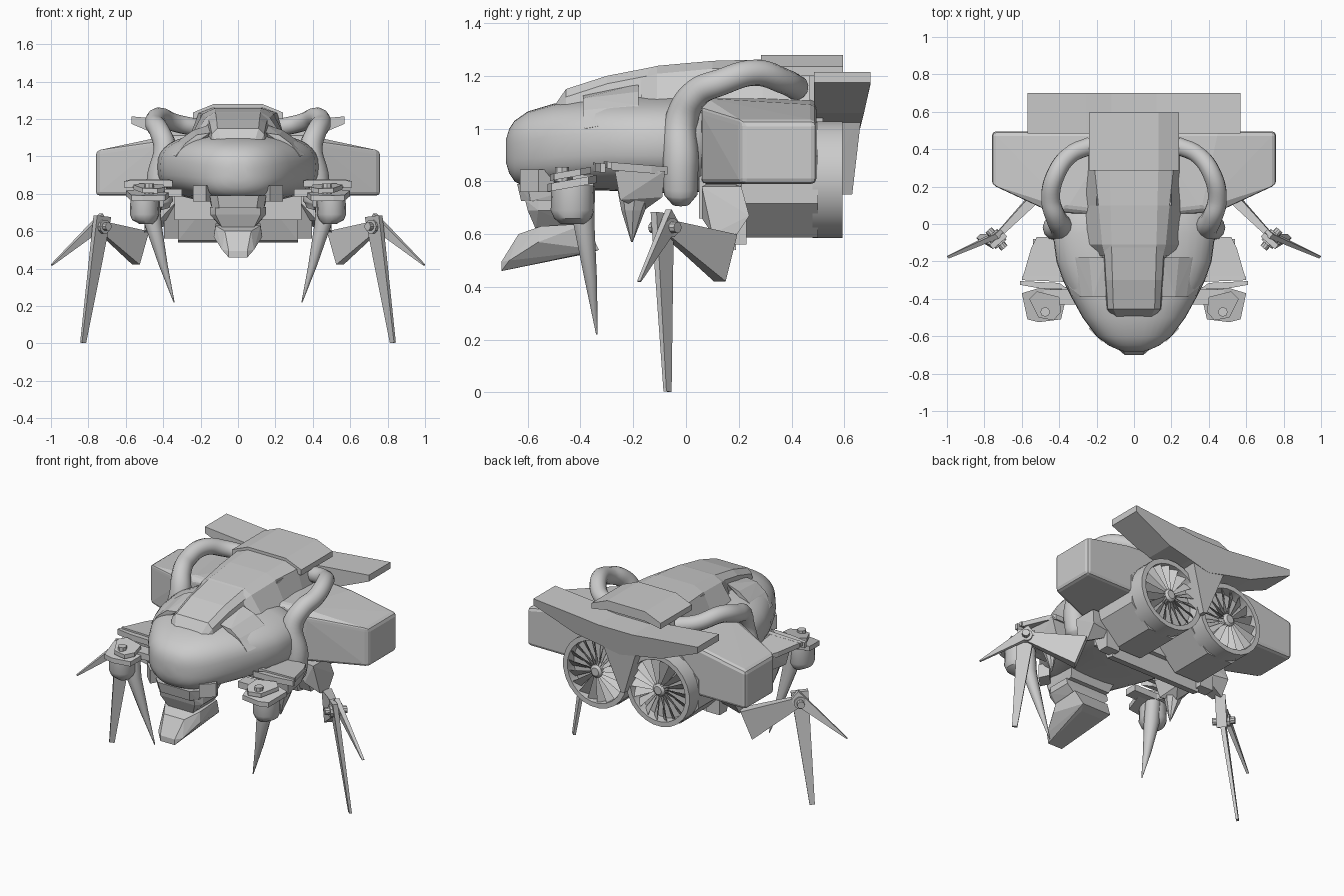
import bpy, bmesh
from math import pi, sin, cos, radians
from mathutils import Vector

if "Cube" in bpy.data.objects:
    bpy.data.objects.remove(bpy.data.objects["Cube"])


def finish(name, bm, mirror=False, smooth=None, bevel=0, seg=2):
    bmesh.ops.recalc_face_normals(bm, faces=bm.faces)
    me = bpy.data.meshes.new(name)
    bm.to_mesh(me)
    bm.free()
    ob = bpy.data.objects.new(name, me)
    bpy.context.collection.objects.link(ob)
    if smooth:
        me.shade_smooth()
        me.set_sharp_from_angle(angle=radians(smooth))
    if bevel:
        m = ob.modifiers.new("bevel", 'BEVEL')
        m.width, m.segments, m.limit_method = bevel, seg, 'ANGLE'
    if mirror:
        ob.modifiers.new("mirror", 'MIRROR')
    return ob


def loft(name, rings, **kw):
    bm = bmesh.new()
    vs = [[bm.verts.new(p) for p in r] for r in rings]
    n = len(vs[0])
    for a, b in zip(vs, vs[1:]):
        for i in range(n):
            bm.faces.new((a[i], a[(i + 1) % n], b[(i + 1) % n], b[i]))
    bm.faces.new(vs[0])
    bm.faces.new(vs[-1])
    return finish(name, bm, **kw)


def solid(name, pts, **kw):
    """Convex block around a few points."""
    bm = bmesh.new()
    for p in pts:
        bm.verts.new(p)
    r = bmesh.ops.convex_hull(bm, input=bm.verts)
    junk = {g for g in r["geom_interior"] + r["geom_unused"] if isinstance(g, bmesh.types.BMVert)}
    bmesh.ops.delete(bm, geom=list(junk), context='VERTS')
    bmesh.ops.dissolve_limit(bm, angle_limit=radians(1), verts=bm.verts, edges=bm.edges)
    return finish(name, bm, **kw)


def sym(pts):
    return [(s * x, y, z) for x, y, z in pts for s in (1, -1)]


def box(name, x, y, z, **kw):
    return solid(name, [(a, b, c) for a in x for b in y for c in z], **kw)


def slab(name, outline, z0, z1, tilt=0, **kw):
    """Flat plate from a top-view outline; tilt lifts it towards -y."""
    return solid(name, [(x, y, z - tilt * y) for x, y in outline for z in (z0, z1)], mirror=True, **kw)


def spike(name, rows, n=10, **kw):
    """Stack of ellipses: centre x, y, z and the two radii."""
    return loft(name, [[(x + rx * cos(2 * pi * i / n), y + ry * sin(2 * pi * i / n), z) for i in range(n)]
                       for x, y, z, rx, ry in rows], mirror=True, **kw)


def blade(name, p, q, w0, w1, t, d=(0.75, -0.66, 0)):
    """Flat tapered limb lying in the vertical plane along d."""
    p, q, d = Vector(p), Vector(q), Vector(d).normalized()
    thin = d.cross(Vector((0, 0, 1)))
    wide = (q - p).cross(thin).normalized()
    return solid(name, [c + wide * w * a + thin * t * b * k / 2
                        for c, w, k in ((p, w0 / 2, 1), (q, w1 / 2, .5)) for a in (-1, 1) for b in (-1, 1)],
                 mirror=True)


# Rounded hull: squarish ellipses along y
def hull_ring(y, w, zb, zt, n=40, e=2 / 2.6):
    out = []
    for i in range(n):
        c, s = cos(2 * pi * i / n), sin(2 * pi * i / n)
        f = lambda v: abs(v) ** e * (1 if v > 0 else -1)
        out.append((w * f(c), y, (zb + zt) / 2 + (zt - zb) / 2 * f(s)))
    return out


loft("hull", [hull_ring(*r) for r in (
    (-.682, .05, .87, .96), (-.67, .09, .83, 1.0), (-.65, .135, .80, 1.03), (-.60, .20, .775, 1.065),
    (-.5, .275, .768, 1.095), (-.4, .33, .766, 1.11), (-.3, .38, .765, 1.12), (-.2, .415, .76, 1.125),
    (-.05, .435, .755, 1.13), (.05, .41, .76, 1.12), (.1, .36, .78, 1.1))], smooth=50)


# Canopy plates on top of the hull
def roof(y, a, b, c, zt, zb):
    return [(-c, y, zb), (-b, y, zt - .03), (-a, y, zt), (a, y, zt), (b, y, zt - .03), (c, y, zb)]


loft("canopy_front", [roof(*r) for r in (
    (-.50, .09, .11, .12, 1.085, 1.03), (-.455, .11, .14, .155, 1.15, 1.02), (-.3, .115, .15, .17, 1.2, 1.04),
    (-.12, .12, .16, .19, 1.235, 1.06))])
loft("canopy_rear", [roof(*r) for r in (
    (-.17, .115, .155, .2, 1.222, 1.07), (-.11, .12, .17, .28, 1.238, 1.05), (.1, .125, .19, .28, 1.257, 1.05),
    (.29, .13, .21, .26, 1.262, 1.06), (.47, .13, .21, .25, 1.235, 1.08))])
loft("rear_deck", [[(-.24, y, 1.235), (-.13, y, 1.28), (.13, y, 1.28), (.24, y, 1.235),
                    (.24, y, 1.2), (.13, y, 1.22), (-.13, y, 1.22), (-.24, y, 1.2)] for y in (.285, .595)])
box("deck_core", (-.2, .2), (.1, .52), (.9, 1.22))
solid("brow_plate", [(.15, -.39, 1.125), (.15, -.18, 1.17), (.22, -.39, 1.115), (.24, -.18, 1.14),
                     (.335, -.385, 1.0), (.355, -.33, 1.01), (.36, -.18, 1.03),
                     (.28, -.39, 1.07), (.31, -.18, 1.09), (.2, -.3, 1.0)], mirror=True)

# Bent pipes, one spline per side
cu = bpy.data.curves.new("pipes", 'CURVE')
cu.dimensions, cu.bevel_depth, cu.bevel_resolution = '3D', 1, 4
cu.resolution_u, cu.use_fill_caps = 6, True
path = [(.40, -.02, .715, .035), (.41, -.02, .75, .064), (.42, -.02, .88, .068), (.39, -.015, 1.04, .062),
        (.42, .04, 1.135, .055), (.445, .13, 1.175, .052), (.42, .26, 1.212, .05), (.34, .37, 1.18, .048),
        (.23, .42, 1.155, .048)]
for s in (1, -1):
    sp = cu.splines.new('BEZIER')
    sp.bezier_points.add(len(path) - 1)
    for b, (x, y, z, r) in zip(sp.bezier_points, path):
        b.co, b.radius = (s * x, y, z), r
        b.handle_left_type = b.handle_right_type = 'AUTO'
bpy.context.collection.objects.link(bpy.data.objects.new("pipes", cu))

# Side pods
solid("side_pod", [(.1, .05, .79), (.4, .06, .79), (.76, .21, .79), (.76, .495, .79), (.1, .495, .79),
                   (.76, .21, 1.03), (.76, .495, 1.03), (.44, .06, 1.075), (.1, .05, 1.115), (.36, .08, 1.115),
                   (.45, .495, 1.09), (.1, .495, 1.115)], mirror=True, bevel=.022)

# Engines: faceted housing, round rim, recessed fan
CX, CZ = .218, .806


def circle(y, r, n=24):
    return [(CX + r * cos(2 * pi * (i + .5) / n), y, CZ + r * sin(2 * pi * (i + .5) / n)) for i in range(n)]


loft("engine_housing", [circle(*r, 8) for r in ((.19, .2), (.21, .236), (.5, .236))], mirror=True)
loft("engine_rim", [circle(*r) for r in ((.48, .222), (.593, .222), (.593, .192), (.535, .188))],
     mirror=True, smooth=25)
loft("fan_hub", [circle(*r) for r in ((.53, .04), (.58, .04), (.592, .025))], mirror=True, smooth=30)
bm = bmesh.new()
for k in range(18):
    t = 2 * pi * k / 18
    u, v = Vector((cos(t), 0, sin(t))), Vector((-sin(t), 0, cos(t)))
    o = Vector((CX, .562, CZ))
    vs = [bm.verts.new(o + u * r + v * w * a + Vector((0, .018 * a + h, 0)))
          for h in (0, .004) for r, w, a in ((.03, .006, -1), (.19, .024, -1), (.19, .024, 1), (.03, .006, 1))]
    for f in ((0, 1, 2, 3), (4, 5, 6, 7), (0, 1, 5, 4), (1, 2, 6, 5), (2, 3, 7, 6), (3, 0, 4, 7)):
        bm.faces.new([vs[i] for i in f])
finish("fan_blades", bm, mirror=True)

# Tail wing, rear face leaning in, with a narrow keel between the fans
prof = [(0, 1.17), (.12, 1.17), (.26, 1.185), (.57, 1.214), (.57, 1.174), (.3, 1.06), (.14, 1.03), (0, 1.0)]
loft("tail_wing", [[(x, y if y < .6 else .7 - .25 * max(0, 1.16 - z), z) for x, z in prof]
                   for y in (.485, .7)], mirror=True)
solid("tail_keel", sym([(.12, .5, 1.06), (.12, .665, 1.05), (.04, .64, .93), (.012, .63, .75),
                        (.012, .5, .75), (.04, .5, .93)]))

# Belly structure
box("belly_core", (-.34, .34), (.05, .22), (.66, .85))
solid("belly_plate", sym([(.32, .1, .67), (.32, .19, .54), (.32, .14, .55), (.32, .19, .7), (.2, .08, .7)]))
solid("belly_wing", [(x, y, z) for x in (.3, .395) for y, z in
                     ((.12, .67), (.16, .56), (.23, .56), (.23, .75), (.08, .75))], mirror=True)

# Chin turret
solid("chin_collar", sym([(.15, -.6, .79), (.11, -.64, .79), (.16, -.36, .79), (.14, -.59, .725), (.1, -.625, .725),
                          (.14, -.39, .725)]))
solid("chin_neck", sym([(.12, -.61, .73), (.15, -.56, .73), (.15, -.42, .73), (.15, -.56, .69), (.12, -.6, .69),
                        (.15, -.41, .69), (.085, -.57, .62), (.09, -.4, .62)]))
solid("chin_beak", sym([(.07, -.635, .6), (.12, -.55, .63), (.12, -.38, .64), (.13, -.56, .57), (.1, -.33, .54),
                        (.085, -.67, .5), (.05, -.7, .46), (.07, -.38, .525), (.05, -.7, .495)]))
solid("hull_clip", [(x, y, z) for z in (.76, .845) for x, y in
                    ((.17, -.63), (.24, -.56), (.21, -.5), (.14, -.57))], mirror=True)

# Front arms: stacked plates leaning forward, bulb and spike
slab("arm_plate_low", [(.39, -.51), (.51, -.525), (.57, -.51), (.6, -.37), (.5, -.34), (.36, -.38)],
     .855, .885, tilt=-.18)
slab("arm_plate_top", [(.39, -.47), (.43, -.515), (.51, -.5), (.56, -.4), (.52, -.36), (.4, -.39)],
     .895, .92, tilt=-.18)
slab("arm_bracket", [(.35, -.35), (.4, -.315), (.61, -.305), (.61, -.325), (.5, -.345)], .815, .85, tilt=.06)
spike("arm_pivot", [(.475, -.47, .8, .026, .026), (.475, -.47, .855, .026, .026)], n=8)
box("arm_link", (.3, .48), (-.43, -.35), (.785, .825), mirror=True)
spike("arm_bulb", [(.5, -.43, .785, .075, .08), (.5, -.43, .69, .078, .083), (.5, -.43, .66, .066, .07),
                   (.49, -.43, .638, .035, .045)], n=16, smooth=35)
spike("arm_spike", [(.465, -.385, .78, .045, .042), (.455, -.387, .64, .046, .042), (.40, -.36, .42, .024, .024),
                    (.342, -.338, .22, .003, .003)], smooth=40)

# Middle arms
slab("mid_plate", [(.39, -.285), (.595, -.285), (.56, -.25), (.55, -.13), (.52, -.07), (.40, -.07)],
     .82, .85, tilt=.08)
slab("mid_lip", [(.36, -.28), (.6, -.28), (.6, -.3), (.36, -.31)], .82, .845, tilt=.1)
solid("mid_socket", [(.38, -.27, .84), (.54, -.27, .84), (.38, -.08, .84), (.54, -.08, .84), (.4, -.25, .73),
                     (.52, -.25, .73), (.4, -.09, .74), (.5, -.09, .74), (.45, -.16, .69)], mirror=True)
spike("mid_spike", [(.46, -.19, .77, .06, .07), (.455, -.2, .69, .04, .045), (.44, -.205, .57, .003, .003)], n=8)

# Rear legs: hip, thigh, knee joint, shin and claw
solid("hip", [(.3, .08, .79), (.3, .2, .79), (.48, .06, .78), (.48, .21, .78), (.42, .06, .66), (.5, .1, .6),
              (.5, .24, .67), (.5, .18, .58), (.32, .22, .66)], mirror=True)
blade("thigh", (.52, .15, .51), (.735, -.07, .625), .19, .06, .06)
blade("shin", (.725, -.09, .68), (.828, -.07, .003), .10, .03, .03)
blade("claw", (.715, -.05, .665), (.995, -.178, .42), .075, .006, .03)
nrm = Vector((.66, .75, 0))
side = Vector((.75, -.66, 0))
for name, r, l in (("knee_pin", .022, .065), ("knee_disc", .038, .038)):
    loft(name, [[Vector((.735, -.08, .625)) + nrm * h + side * r * cos(k * pi / 5) + Vector((0, 0, r * sin(k * pi / 5)))
                 for k in range(10)] for h in (-l, l)], mirror=True)
